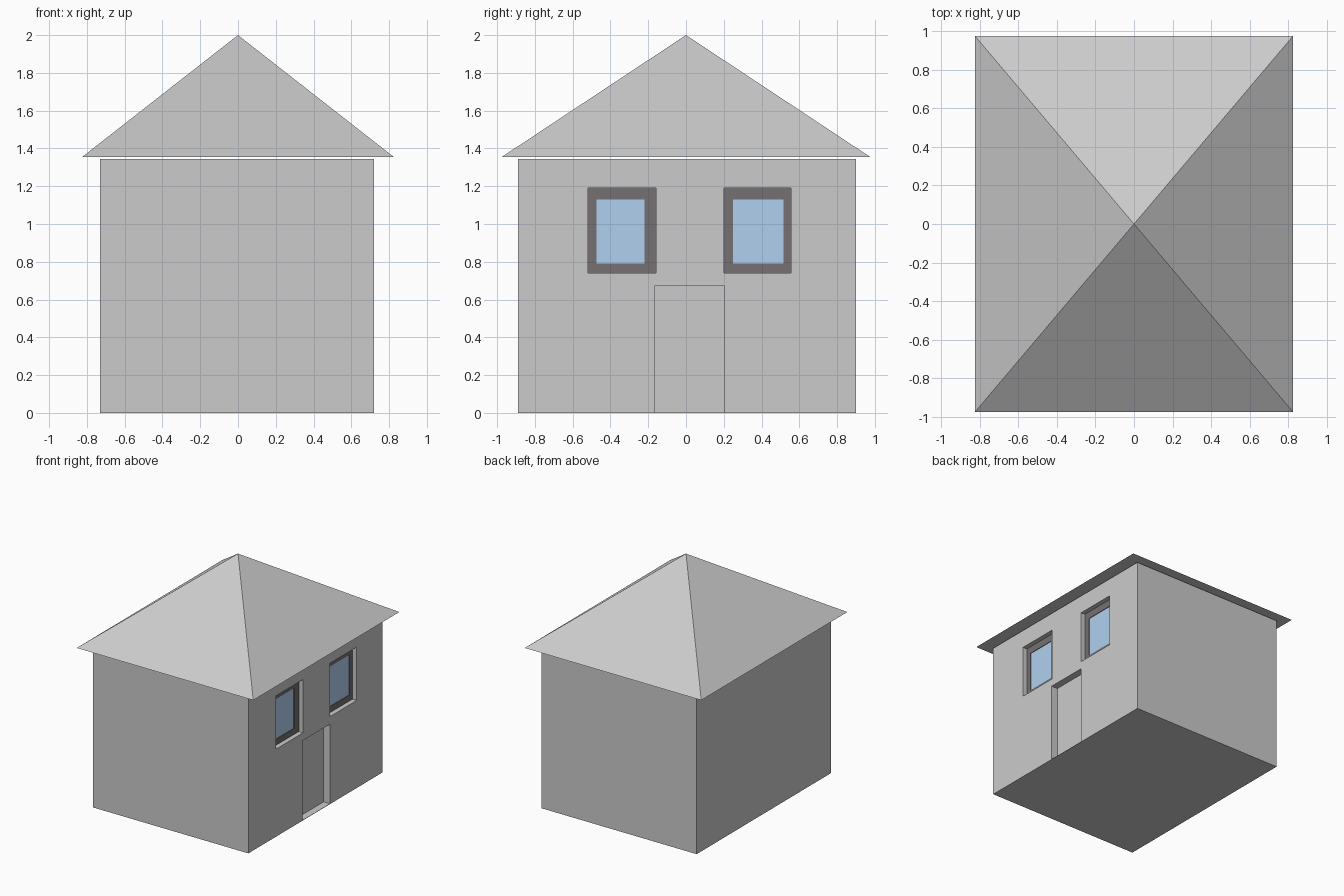
import bpy
import bmesh
from mathutils import Matrix, Vector

if "Cube" in bpy.data.objects:
    bpy.data.objects.remove(bpy.data.objects["Cube"])


def box(name, lo, hi, mat=None):
    lo, hi = Vector(lo), Vector(hi)
    bm = bmesh.new()
    bmesh.ops.create_cube(bm, size=1)
    size = hi - lo
    bmesh.ops.transform(bm, verts=bm.verts,
                        matrix=Matrix.Translation((lo + hi) / 2) @ Matrix.Diagonal((*size, 1)))
    return add(name, bm, mat)


def add(name, bm, mat=None):
    mesh = bpy.data.meshes.new(name)
    bm.to_mesh(mesh)
    bm.free()
    ob = bpy.data.objects.new(name, mesh)
    bpy.context.collection.objects.link(ob)
    if mat:
        mesh.materials.append(mat)
    return ob


def cut(ob, lo, hi):
    cutter = box("cutter", lo, hi)
    cutter.hide_render = True
    mod = ob.modifiers.new("opening", 'BOOLEAN')
    mod.operation, mod.solver, mod.object = 'DIFFERENCE', 'EXACT', cutter
    bpy.context.view_layer.objects.active = ob
    bpy.ops.object.modifier_apply(modifier=mod.name)
    bpy.data.objects.remove(cutter)


def material(name, color):
    mat = bpy.data.materials.new(name)
    mat.diffuse_color = (*color, 1)
    mat.use_nodes = True
    mat.node_tree.nodes["Principled BSDF"].inputs["Base Color"].default_value = mat.diffuse_color
    return mat


frame_mat = material("dark_frame", (0.18, 0.16, 0.17))
glass_mat = material("blue_glass", (0.44, 0.63, 0.87))

WALL_X = 0.72   # outer face of the wall with the door
BACK_X = 0.66   # bottom of the recesses

# Walls with a recessed doorway that keeps a thin sill
walls = box("walls", (-0.73, -0.89, 0), (WALL_X, 0.90, 1.345))
cut(walls, (BACK_X, -0.165, 0.003), (1, 0.20, 0.675))

# Windows: outer y range, glass y range
windows = {
    "left": ((-0.52, -0.16), (-0.475, -0.22)),
    "right": ((0.20, 0.555), (0.25, 0.515)),
}
for side, ((y0, y1), (g0, g1)) in windows.items():
    cut(walls, (BACK_X, y0, 0.74), (1, y1, 1.19))
    frame = box(f"window_frame_{side}", (BACK_X, y0, 0.74), (0.68, y1, 1.19), frame_mat)
    cut(frame, (0.6, g0, 0.79), (1, g1, 1.13))
    box(f"window_glass_{side}", (BACK_X, g0, 0.79), (0.675, g1, 1.13), glass_mat)

# Pyramid roof overhanging the walls
bm = bmesh.new()
corners = [bm.verts.new((x * 0.825, y * 0.975, 1.355))
           for x, y in ((-1, -1), (1, -1), (1, 1), (-1, 1))]
apex = bm.verts.new((0, 0, 2))
bm.faces.new(corners[::-1])
for i in range(4):
    bm.faces.new((corners[i], corners[(i + 1) % 4], apex))
add("roof", bm)
